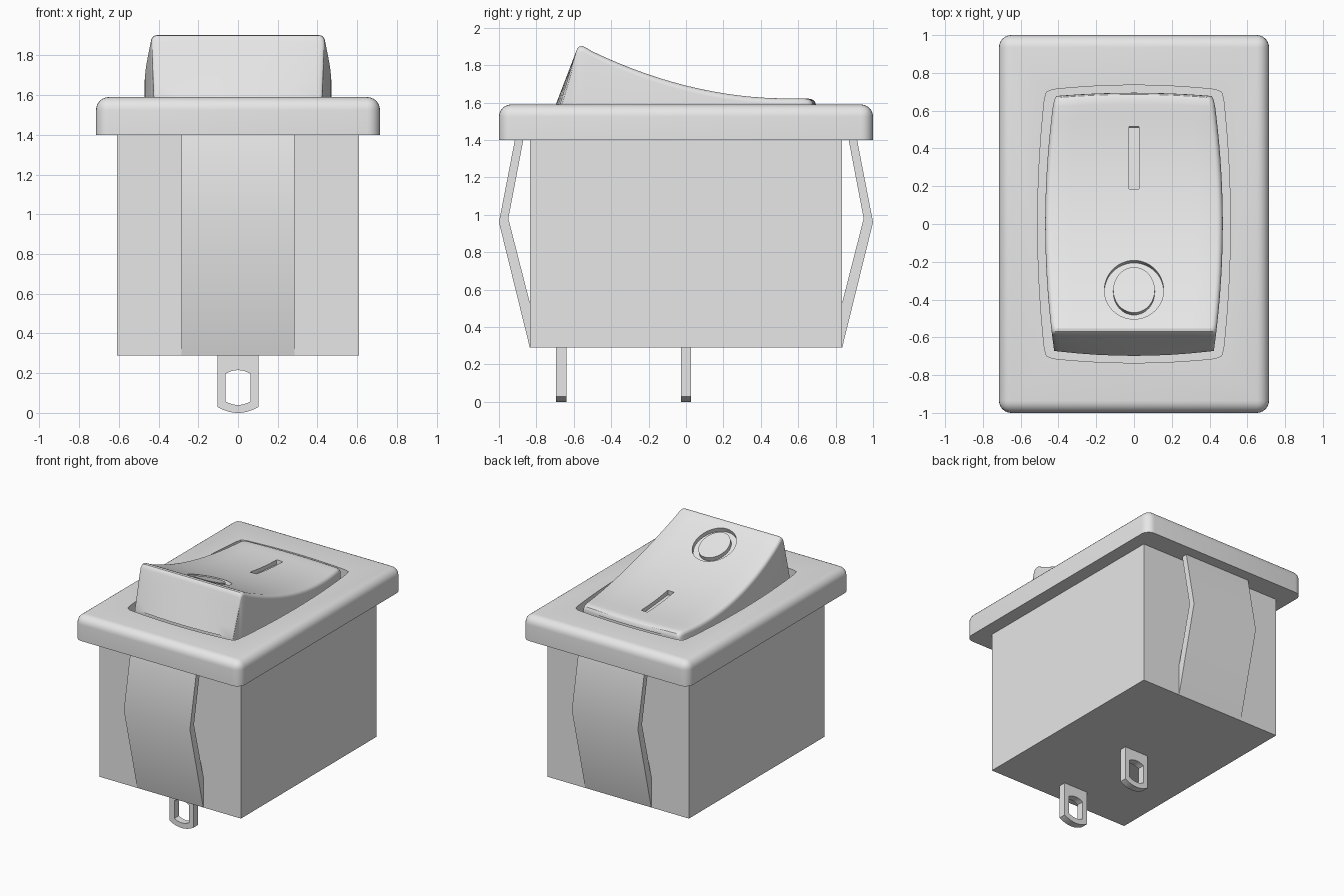
import bpy, bmesh
from math import sin, cos, pi, atan, radians

cube = bpy.data.objects.get("Cube")
if cube:
    bpy.data.objects.remove(cube, do_unlink=True)

grey = bpy.data.materials.new("light grey plastic")
grey.use_nodes = True
colour = (0.8, 0.8, 0.8, 1)
grey.diffuse_color = colour
for node in grey.node_tree.nodes:
    if node.type == 'BSDF_PRINCIPLED':
        node.inputs["Base Color"].default_value = colour
parts = []


def finish(name, bm, part=True):
    bmesh.ops.recalc_face_normals(bm, faces=bm.faces[:])
    mesh = bpy.data.meshes.new(name)
    bm.to_mesh(mesh)
    bm.free()
    mesh.materials.append(grey)
    obj = bpy.data.objects.new(name, mesh)
    bpy.context.scene.collection.objects.link(obj)
    if part:
        parts.append(obj)
    else:
        obj.hide_render = True
    return obj


def loft(name, loops, closed=False, part=True):
    """Skin equal loops; closed joins last to first, otherwise caps the ends."""
    bm = bmesh.new()
    rings = [[bm.verts.new(p) for p in loop] for loop in loops]
    pairs = list(zip(rings, rings[1:]))
    if closed:
        pairs.append((rings[-1], rings[0]))
    else:
        bm.faces.new(rings[0])
        bm.faces.new(rings[-1])
    n = len(rings[0])
    for a, b in pairs:
        for i in range(n):
            j = (i + 1) % n
            bm.faces.new((a[i], a[j], b[j], b[i]))
    return finish(name, bm, part)


def box(name, x, y, z0, z1, part=True):
    outline = [(-x, -y), (x, -y), (x, y), (-x, y)]
    return loft(name, [[(u, v, z) for u, v in outline] for z in (z0, z1)], part=part)


def cut(target, cutter):
    bpy.context.view_layer.update()
    mod = target.modifiers.new("cut", 'BOOLEAN')
    mod.operation = 'DIFFERENCE'
    mod.solver = 'EXACT'
    mod.object = cutter
    with bpy.context.temp_override(object=target, active_object=target):
        bpy.ops.object.modifier_apply(modifier=mod.name)
    bpy.data.objects.remove(cutter, do_unlink=True)


# Housing
box("housing", 0.61, 0.835, 0.29, 1.40)

# Bezel with rounded top and corners
bezel = box("bezel", 0.715, 1.0, 1.40, 1.59)
bm = bmesh.new()
bm.from_mesh(bezel.data)
edges = [e for e in bm.edges if max(v.co.z for v in e.verts) > 1.5]
bmesh.ops.bevel(bm, geom=edges, offset=0.065, segments=6, profile=0.5, affect='EDGES')
bm.to_mesh(bezel.data)
bm.free()

# Barrel-shaped recess in the bezel
steps = [i / 8 for i in range(-8, 9)]
side = [(0.51 - 0.036 * t * t, 0.66 * t) for t in steps]
end = [(-0.43 * t, 0.735 - 0.023 * t * t) for t in steps]
half = side + [(0.463, 0.698)] + end + [(-0.463, 0.698)]
plan = half + [(-x, -y) for x, y in half]
cut(bezel, loft("recess_cutter", [[(x, y, z) for x, y in plan] for z in (1.45, 1.8)], part=False))


# Rocker: sections along y over a concave top
def top(y):
    return 1.622 + 0.228 * (0.55 - y) ** 2 if y < 0.55 else 1.622


def section(y, z, bulge, inset=0.0):
    w = 0.47 - 0.05 * (y / 0.69) ** 2 - inset
    r = 0.03
    arc = [(w - r + r * cos(a), z - r + r * sin(a)) for a in (i * pi / 8 for i in range(5))]
    flat = [((w - r) * (1 - i / 4), z) for i in range(1, 4)]
    right = [(w, 1.44)] + arc + flat
    pts = right + [(0, z)] + [(-x, h) for x, h in reversed(right)]
    return [(x, y + bulge * (1 - (x / w) ** 2), h) for x, h in pts]


stations = [(-0.672, 1.585, -0.026)]
stations += [(-0.672 + 0.083 * t, 1.585 + 0.285 * t, -0.026 * (1 - t)) for t in (0.25, 0.5, 0.75, 1)]
stations += [(-0.582, 1.888, 0), (-0.57, 1.9, 0), (-0.553, 1.902, 0), (-0.535, 1.894, 0)]
for i in range(22):
    y = -0.5 + 1.12 * i / 21
    stations.append((y, top(y), 0.015 * max(0, (y - 0.4) / 0.22)))
stations += [(0.65, 1.62, 0.017, 0.002), (0.668, 1.611, 0.017, 0.006),
             (0.676, 1.598, 0.017, 0.012), (0.678, 1.58, 0.017, 0.015)]
rocker = loft("rocker", [section(*s) for s in stations])


# Engraved on and off marks, sunk along the surface slope
def engrave(cutter, y):
    cutter.location = (0, y, top(y))
    cutter.rotation_euler.x = atan(-0.456 * (0.55 - y))
    cut(rocker, cutter)


def ellipse(rx, ry, z):
    return [(rx * cos(i * pi / 24), ry * sin(i * pi / 24), z) for i in range(48)]


outer, inner = (0.157, 0.168), (0.11, 0.13)
engrave(loft("ring_cutter", [ellipse(*outer, -0.03), ellipse(*outer, 0.08),
                             ellipse(*inner, 0.08), ellipse(*inner, -0.03)],
             closed=True, part=False), -0.35)
engrave(box("bar_cutter", 0.027, 0.165, -0.03, 0.08, part=False), 0.35)

# Bent spring clips at both ends
clip = [(0.835, 0.29), (1.0, 0.96), (0.915, 1.40), (0.87, 1.40), (0.95, 0.98), (0.835, 0.53)]
for name, s in (("front_clip", -1), ("back_clip", 1)):
    loft(name, [[(x, s * y, z) for y, z in clip] for x in (-0.285, 0.285)])


# Terminal tabs with an eyelet
def eyelet(w, low, high, low_sag, high_sag, y):
    bottom = [(w * t, y, low + low_sag * t * t) for t in steps]
    upper = [(-w * t, y, high - high_sag * t * t) for t in steps]
    return bottom + upper


for name, y in (("front_terminal", -0.667), ("middle_terminal", 0.0)):
    a, b = y - 0.028, y + 0.028
    loft(name, [eyelet(0.103, 0, 0.3, 0.03, 0, a), eyelet(0.103, 0, 0.3, 0.03, 0, b),
                eyelet(0.063, 0.04, 0.215, 0.018, 0.018, b),
                eyelet(0.063, 0.04, 0.215, 0.018, 0.018, a)], closed=True)

# Smooth the rounded surfaces, keep hard edges
bpy.ops.object.select_all(action='DESELECT')
for obj in parts:
    obj.select_set(True)
bpy.context.view_layer.objects.active = rocker
bpy.ops.object.shade_smooth_by_angle(angle=radians(30))
